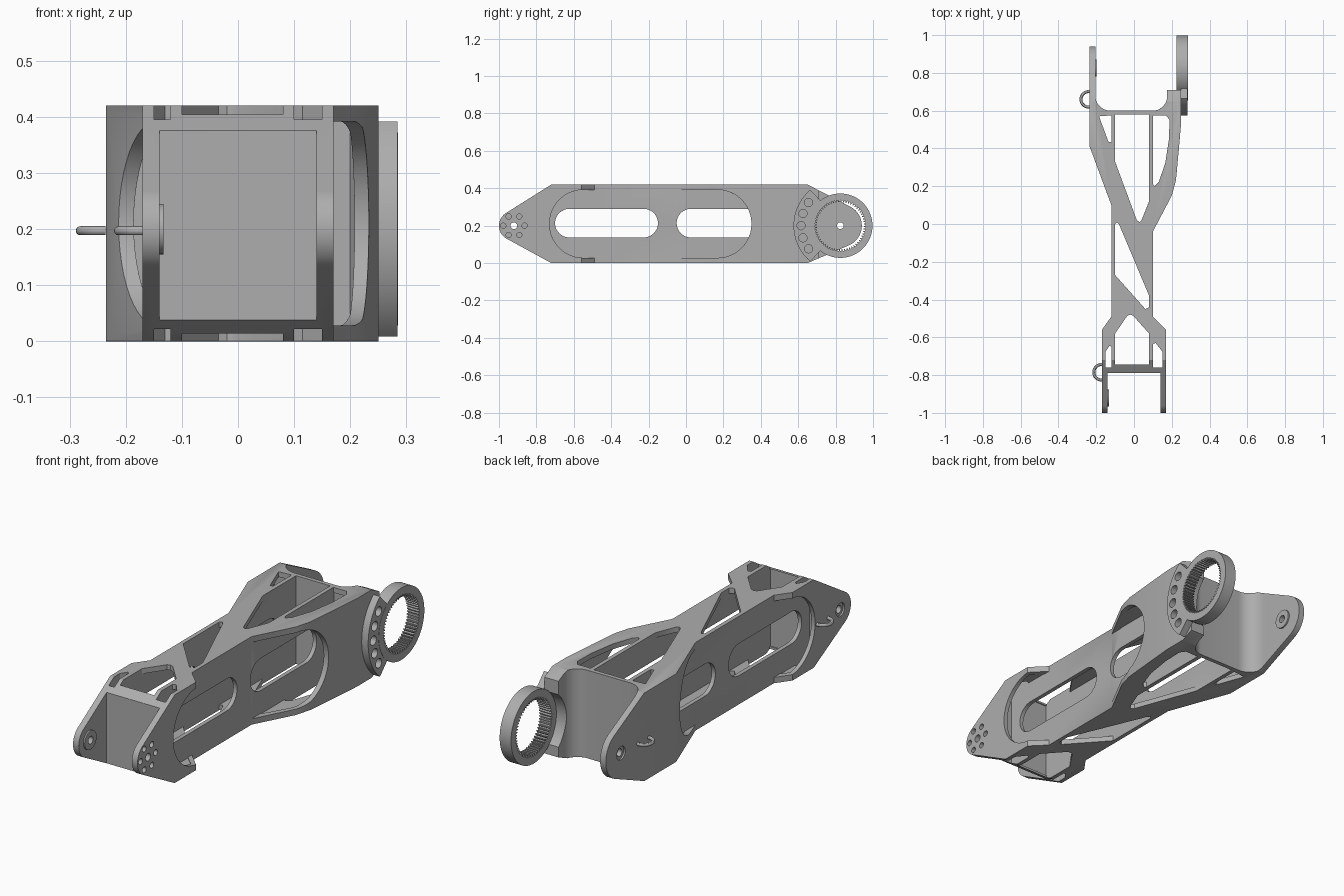
import bpy, bmesh, math

if "Cube" in bpy.data.objects:
    bpy.data.objects.remove(bpy.data.objects["Cube"])

metal = bpy.data.materials.new("grey metal")
metal.diffuse_color = (0.42, 0.42, 0.42, 1)
metal.use_nodes = True
metal.node_tree.nodes["Principled BSDF"].inputs["Base Color"].default_value = metal.diffuse_color


def mesh_object(name, bm):
    bmesh.ops.recalc_face_normals(bm, faces=bm.faces)
    me = bpy.data.meshes.new(name)
    bm.to_mesh(me)
    bm.free()
    me.materials.append(metal)
    ob = bpy.data.objects.new(name, me)
    bpy.context.collection.objects.link(ob)
    return ob


def prism(name, pts, axis, a, b):
    """Extrude an outline: axis z takes (x, y) points, axis x takes (y, z)."""
    bm = bmesh.new()
    place = (lambda p, h: (p[0], p[1], h)) if axis == "z" else (lambda p, h: (h, p[0], p[1]))
    lo = [bm.verts.new(place(p, a)) for p in pts]
    hi = [bm.verts.new(place(p, b)) for p in pts]
    bm.faces.new(lo)
    bm.faces.new(hi)
    for i in range(len(pts)):
        j = (i + 1) % len(pts)
        bm.faces.new((lo[i], lo[j], hi[j], hi[i]))
    return mesh_object(name, bm)


def arc(cy, cz, r, a0, a1, n=24):
    return [(cy + r * math.cos(math.radians(a0 + (a1 - a0) * i / n)),
             cz + r * math.sin(math.radians(a0 + (a1 - a0) * i / n))) for i in range(n + 1)]


def circle(cy, cz, r, n=32):
    return arc(cy, cz, r, 0, 360, n)[:-1]


def stadium(y0, y1, z0, z1):
    r, c = (z1 - z0) / 2, (z0 + z1) / 2
    return arc(y0 + r, c, r, 90, 270) + arc(y1 - r, c, r, -90, 90)


def boolean(ob, tool, op="DIFFERENCE"):
    m = ob.modifiers.new("cut", "BOOLEAN")
    m.operation, m.object, m.solver = op, tool, "EXACT"
    bpy.context.view_layer.objects.active = ob
    bpy.ops.object.modifier_apply(modifier=m.name)
    bpy.data.objects.remove(tool, do_unlink=True)


def cut(ob, pts, axis, a, b):
    boolean(ob, prism("cutter", pts, axis, a, b))


def smooth(ob):
    bpy.ops.object.select_all(action="DESELECT")
    ob.select_set(True)
    bpy.context.view_layer.objects.active = ob
    bpy.ops.object.shade_smooth_by_angle(angle=math.radians(30))


H, CZ = 0.42, 0.20
FRONT, REAR = -0.92, 0.825      # pivot positions along y

# Arm body: plan outline with forks at both ends
plan = [(-.17, -1.01), (-.17, -.56), (-.12, -.49), (-.12, .10), (-.235, .41), (-.235, .95),
        (-.205, .95), (-.205, .70)] + arc(-.125, .68, .08, 180, 270, 10) \
    + arc(.10, .675, .075, 270, 360, 10) + [
        (.175, .71), (.25, .71), (.25, .54), (.236, .38), (.222, .23), (.20, .15),
        (.10, -.04), (.10, -.49), (.17, -.56), (.17, -1.01),
        (.14, -1.01), (.14, -.79), (-.14, -.79), (-.14, -1.01)]
body = prism("arm_body", plan, "z", -.01, H + .01)

# Side profile with tapered, rounded ends
side = [(-.72, H)] + arc(FRONT, CZ, .08, 122, 238) + [(-.72, 0), (.65, 0)] \
    + arc(REAR, CZ, .115, -63, 63) + [(.65, H)]
boolean(body, prism("cutter", side, "x", -.5, .5), "INTERSECT")

# Hollow cavities between top and bottom plates
cavities = [
    [(-.10, -.75), (.08, -.75), (.08, .58), (-.10, .58)],
    [(-.12, .18), (-.12, .58), (-.213, .58), (-.213, .42)],
    [(.10, .02), (.10, .58), (.20, .58), (.222, .52), (.21, .38), (.20, .25), (.18, .16)],
    [(-.15, -.75), (-.12, -.75), (-.12, -.54), (-.15, -.57)],
    [(.10, -.75), (.15, -.75), (.15, -.57), (.10, -.52)]]
for c in cavities:
    cut(body, c, "z", .025, H - .025)

# Truss openings through both plates
openings = [
    [(-.10, .33), (.015, .02), (.03, .01), (.04, .02), (.08, .12), (.08, .58), (-.10, .58)],
    [(-.10, .0), (-.09, .01), (-.08, .0), (.08, -.38), (.08, -.44), (.06, -.45), (-.10, -.27)],
    [(-.035, -.485), (-.02, -.48), (-.005, -.485), (.08, -.58), (.08, -.745),
     (-.10, -.745), (-.10, -.58)],
    [(-.15, -.76), (-.12, -.76), (-.12, -.65), (-.13, -.645), (-.15, -.675)],
    [(.10, -.76), (.15, -.76), (.15, -.675), (.115, -.63), (.10, -.635)],
    [(-.185, .57), (-.12, .575), (-.12, .435), (-.135, .435)],
    [(.10, .575), (.17, .575), (.188, .55), (.185, .45), (.165, .32), (.13, .22), (.11, .20),
     (.10, .21)]]
for o in openings:
    cut(body, o, "z", -.1, H + .1)

# Large recesses in the outer skin, then slots through the inner walls
for a, b in ((.1002, .4), (-.4, -.1202)):
    cut(body, stadium(-.73, .35, .028, .392), "x", a, b)
for y0, y1 in ((-.70, -.15), (-.05, .45)):
    cut(body, stadium(y0, y1, .137, .29), "x", -.13, .11)

# Concave seat for the ring, and pivot holes
cut(body, circle(REAR, CZ, .17, 64), "x", .1, .4)
cut(body, circle(REAR, CZ, .018), "x", -.4, 0)
cut(body, circle(FRONT, CZ, .018), "x", -.4, .4)
for y in (FRONT, REAR):         # countersinks on the left lugs
    x = -.17 if y < 0 else -.235
    cut(body, circle(y, CZ, .032), "x", x - .05, x + .008)
for k in range(6):              # bolt circle on the right front lug
    t = math.radians(60 * k)
    cut(body, circle(FRONT + .057 * math.cos(t), CZ + .057 * math.sin(t), .014, 20),
        "x", .1, .3)

# Soft edges
bev = body.modifiers.new("soft_edges", "BEVEL")
bev.width, bev.segments, bev.limit_method = .003, 1, "ANGLE"
bev.angle_limit = math.radians(50)
smooth(body)

# Bosses on the inner side of the left lugs
for name, y, x in (("front_boss", FRONT, -.141), ("rear_boss", REAR, -.206)):
    boss = prism(name, circle(y, CZ, .045), "x", x, x + .008)
    cut(boss, circle(y, CZ, .018), "x", x - .05, x + .05)
    smooth(boss)

# Ring with internal teeth
ring = prism("toothed_ring", circle(REAR, CZ, .172, 96), "x", .225, .285)
teeth, n = [], 60
for i in range(n):
    for f, r in ((0, .136), (.4, .136), (.55, .126), (.85, .126)):
        t = 2 * math.pi * (i + f) / n
        teeth.append((REAR + r * math.cos(t), CZ + r * math.sin(t)))
cut(ring, teeth, "x", .2, .3)
smooth(ring)

# Curved mounting flange with five holes
flange = prism("ring_flange", arc(REAR, CZ, .25, 130, 230, 40) + arc(REAR, CZ, .16, 232, 128, 40),
               "x", .249, .284)
for k in range(-2, 3):
    t = math.radians(180 + 18 * k)
    cut(flange, circle(REAR + .21 * math.cos(t), CZ + .21 * math.sin(t), .022, 24), "x", .2, .3)
smooth(flange)

# Cable hooks on the left side
for name, x, y in (("front_hook", -.17, -.785), ("rear_hook", -.238, .66)):
    bpy.ops.mesh.primitive_torus_add(major_radius=.041, minor_radius=.008, major_segments=40,
                                     minor_segments=12, location=(x - .002, y, .197))
    hook = bpy.context.object
    hook.name = name
    hook.data.materials.append(metal)
    bm = bmesh.new()
    bm.from_mesh(hook.data)
    bmesh.ops.bisect_plane(bm, geom=bm.verts[:] + bm.edges[:] + bm.faces[:],
                           plane_co=(.004, 0, 0), plane_no=(1, 0, 0), clear_outer=True)
    bm.to_mesh(hook.data)
    bm.free()
    smooth(hook)
